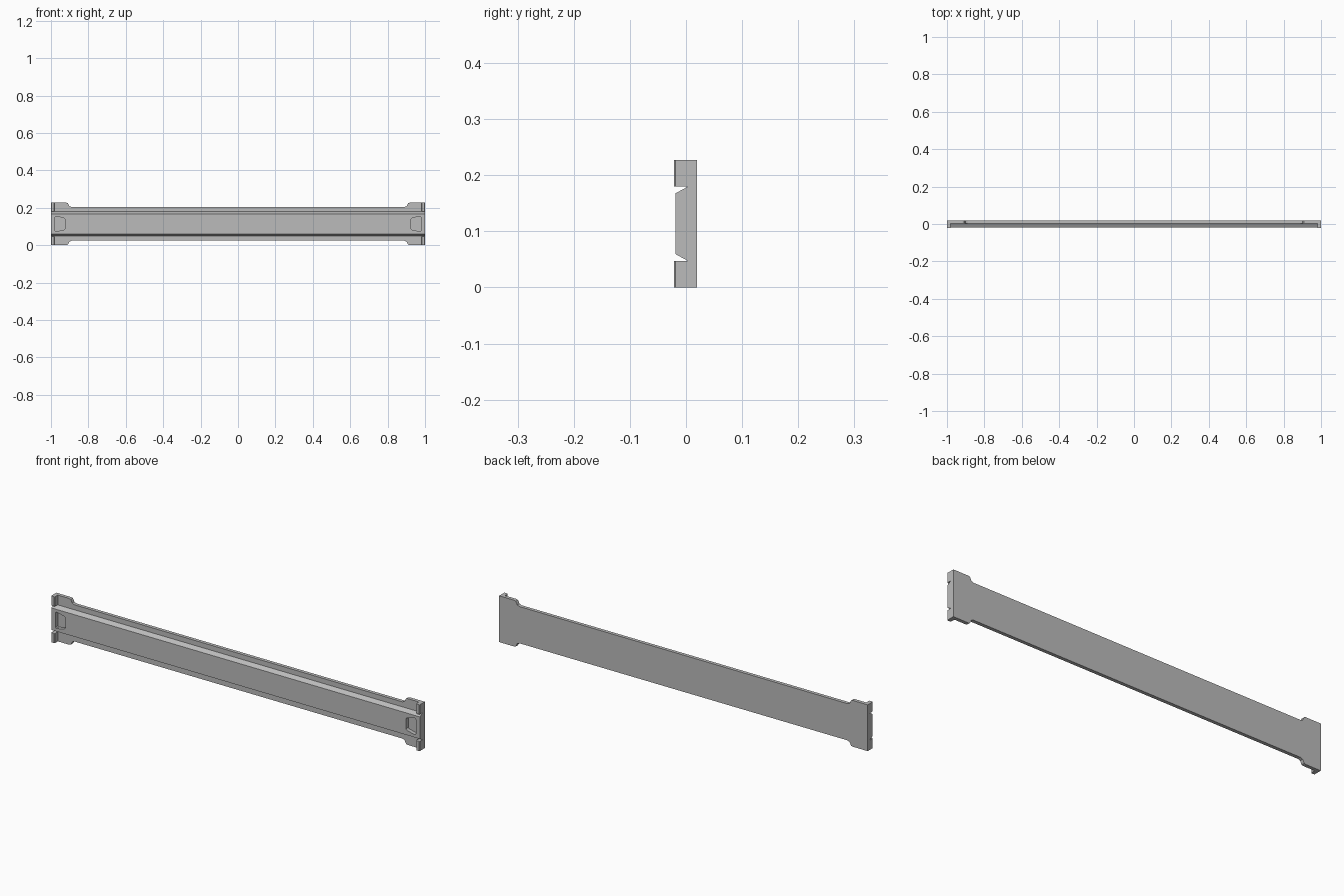
import bpy, bmesh
from mathutils import Vector

cube = bpy.data.objects.get("Cube")
if cube:
    bpy.data.objects.remove(cube, do_unlink=True)

MID = 0.1135   # centre height of the beam

metal = bpy.data.materials.new("grey_metal")
metal.use_nodes = True
metal.diffuse_color = (0.5, 0.5, 0.5, 1)
metal.node_tree.nodes["Principled BSDF"].inputs["Base Color"].default_value = (0.5, 0.5, 0.5, 1)


def prism(name, points, direction):
    """Extrude a closed 3D outline along a direction."""
    bm = bmesh.new()
    face = bm.faces.new([bm.verts.new(p) for p in points])
    ext = bmesh.ops.extrude_face_region(bm, geom=[face])
    verts = [v for v in ext["geom"] if isinstance(v, bmesh.types.BMVert)]
    bmesh.ops.translate(bm, verts=verts, vec=Vector(direction))
    bmesh.ops.recalc_face_normals(bm, faces=bm.faces)
    mesh = bpy.data.meshes.new(name)
    bm.to_mesh(mesh)
    bm.free()
    obj = bpy.data.objects.new(name, mesh)
    bpy.context.collection.objects.link(obj)
    mesh.materials.append(metal)
    return obj


# Back plate with widened ends, one corner mirrored to all four
corner = [(1, 0.1135), (0.918, 0.1135), (0.91, 0.111), (0.906, 0.104),
          (0.902, 0.095), (0.89, 0.09)]
top = corner + [(-x, z) for x, z in reversed(corner)]
outline = top + [(x, -z) for x, z in reversed(top)]
prism("back_plate", [(x, 0.003, MID + z) for x, z in outline], (0, 0.017, 0))

# Raised front rib with sloping shoulders
half = [(0.005, 0.0655), (0.002, 0.0655), (-0.019, 0.054)]
profile = half + [(y, -z) for y, z in reversed(half)]
rib = prism("front_rib", [(-1, y, MID + z) for y, z in profile], (2, 0, 0))

for side, label in ((1, "left"), (-1, "right")):
    # Tapered hand recess near each end of the rib
    shape = [(0.978, 0.036), (0.978, -0.036), (0.974, -0.041), (0.93, -0.031),
             (0.924, -0.025), (0.924, 0.025), (0.93, 0.031), (0.974, 0.041)]
    cutter = prism(label + "_recess_cutter",
                   [(side * x, -0.05, MID + z) for x, z in shape], (0, 0.05, 0))
    cutter.hide_render = True
    cutter.hide_viewport = True
    cutter.display_type = 'WIRE'
    cut = rib.modifiers.new(label + "_recess", 'BOOLEAN')
    cut.operation = 'DIFFERENCE'
    cut.solver = 'EXACT'
    cut.object = cutter

    # Forward lips at the top and bottom of each end
    for low, high, place in ((0, 0.047, "lower"), (0.18, 0.227, "upper")):
        lip = [(0.98, 0.01), (0.98, -0.018), (0.983, -0.021),
               (0.998, -0.021), (1, -0.019), (1, 0.01)]
        prism(f"{label}_{place}_lip", [(side * x, y, low) for x, y in lip],
              (0, 0, high - low))

# Bake the recesses and remove the cutters
bpy.context.view_layer.update()
graph = bpy.context.evaluated_depsgraph_get()
baked = bpy.data.meshes.new_from_object(rib.evaluated_get(graph))
rib.modifiers.clear()
rib.data = baked
for obj in list(bpy.data.objects):
    if obj.name.endswith("_recess_cutter"):
        bpy.data.objects.remove(obj, do_unlink=True)
